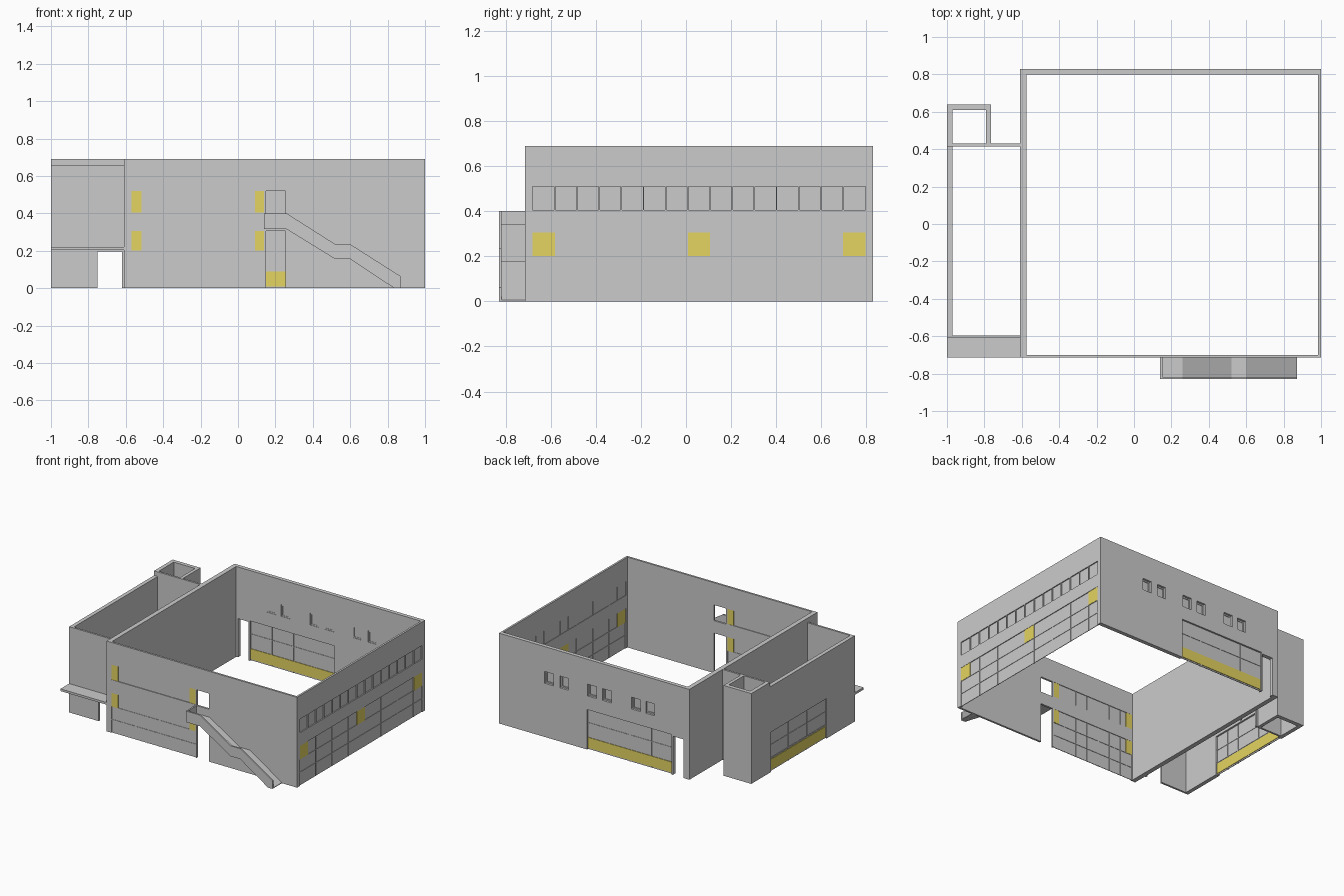
import bpy, bmesh

if "Cube" in bpy.data.objects:
    bpy.data.objects.remove(bpy.data.objects["Cube"])


def finish(name, bm, mat=None):
    bmesh.ops.recalc_face_normals(bm, faces=bm.faces)
    me = bpy.data.meshes.new(name)
    bm.to_mesh(me)
    bm.free()
    ob = bpy.data.objects.new(name, me)
    bpy.context.collection.objects.link(ob)
    if mat:
        me.materials.append(mat)
    return ob


def place(axis, u, v, w):
    # u runs along the wall, v is height, w is depth through the wall
    return (u, w, v) if axis == 'x' else (w, u, v)


def wall(name, axis, u, v, w, holes=(), mat=None):
    """Slab with rectangular openings (u0, u1, v0, v1), one watertight mesh."""
    us = sorted({*u, *[h[i] for h in holes for i in (0, 1)]})
    vs = sorted({*v, *[h[i] for h in holes for i in (2, 3)]})
    solid = set()
    for i in range(len(us) - 1):
        for j in range(len(vs) - 1):
            cu, cv = (us[i] + us[i + 1]) / 2, (vs[j] + vs[j + 1]) / 2
            if not any(a < cu < b and c < cv < d for a, b, c, d in holes):
                solid.add((i, j))
    bm = bmesh.new()
    cache = {}

    def vert(i, j, k):
        if (i, j, k) not in cache:
            cache[i, j, k] = bm.verts.new(place(axis, us[i], vs[j], w[k]))
        return cache[i, j, k]

    for i, j in solid:
        ring = [(i, j), (i + 1, j), (i + 1, j + 1), (i, j + 1)]
        for k in (0, 1):
            bm.faces.new([vert(*p, k) for p in ring])
        for n, (di, dj) in enumerate([(0, -1), (1, 0), (0, 1), (-1, 0)]):
            if (i + di, j + dj) not in solid:
                a, b = ring[n], ring[(n + 1) % 4]
                bm.faces.new([vert(*a, 0), vert(*b, 0), vert(*b, 1), vert(*a, 1)])
    return finish(name, bm, mat)


def bars(name, axis, us, vs, u, v, w, t=0.006):
    """Glazing bars: uprights at us and rails at vs."""
    for n, c in enumerate(us):
        wall(f"{name}_upright_{n}", axis, (c - t / 2, c + t / 2), v, w)
    for n, c in enumerate(vs):
        wall(f"{name}_rail_{n}", axis, u, (c - t / 2, c + t / 2), w)


def extrude_profile(name, pts, y0, y1):
    bm = bmesh.new()
    f = bm.faces.new([bm.verts.new((x, y0, z)) for x, z in pts])
    ext = bmesh.ops.extrude_face_region(bm, geom=[f])['geom']
    bmesh.ops.translate(bm, vec=(0, y1 - y0, 0),
                        verts=[e for e in ext if isinstance(e, bmesh.types.BMVert)])
    return finish(name, bm)


yellow = bpy.data.materials.new("yellow_panel")
yellow.diffuse_color = (0.78, 0.66, 0.12, 1)
yellow.use_nodes = True
yellow.node_tree.nodes["Principled BSDF"].inputs["Base Color"].default_value = yellow.diffuse_color
H = 0.69

# Main hall front wall: two window bands and two stair doors
front = (-0.715, -0.70)
bands = [(0.0, 0.305), (0.405, 0.52)]
wall("hall_front_wall", 'x', (-0.61, 1.0), (0, H), front,
     [(-0.57, 0.14, *b) for b in bands] +
     [(0.15, 0.255, 0, 0.305), (0.15, 0.255, 0.40, 0.52)])
cols = [-0.57 + 0.71 * k / 7 for k in range(1, 7)]
for n, b in enumerate(bands):
    wall(f"front_glazing_{n}", 'x', (-0.57, 0.14), b, (-0.709, -0.705))
    bars(f"front_band_{n}", 'x', cols, [0.1, 0.2] if n == 0 else [],
         (-0.57, 0.14), b, (-0.712, -0.702), 0.004)
    lo = max(b[0], 0.2)
    for m, (a, c) in enumerate([(-0.57, -0.515), (0.09, 0.14)]):
        wall(f"front_yellow_{n}_{m}", 'x', (a, c), (lo, b[1]), (-0.713, -0.701), mat=yellow)

# Main hall right wall: tall lower glazing and a finned upper strip
yr = (-0.68, 0.795)
step = (yr[1] - yr[0]) / 15
rcols = [yr[0] + step * k for k in range(1, 15)]
wall("hall_right_wall", 'y', (-0.70, 0.80), (0, H), (0.985, 1.0),
     [(*yr, 0, 0.305), (*yr, 0.405, 0.51)])
wall("right_lower_glazing", 'y', yr, (0, 0.305), (0.990, 0.994))
wall("right_upper_glazing", 'y', yr, (0.405, 0.51), (0.988, 0.992))
bars("right_lower", 'y', rcols[1::2], [0.1, 0.2], yr, (0, 0.305), (0.987, 0.997), 0.004)
bars("right_upper", 'y', rcols, [], yr, (0.405, 0.51), (0.986, 1.0), 0.006)
for n, k in enumerate((0, 7, 14)):
    a = yr[0] + step * k
    wall(f"right_yellow_{n}", 'y', (a, a + step), (0.2, 0.305), (0.986, 0.998), mat=yellow)

# Main hall back wall: small paired windows, large glazing and a door
small = [(s, s + 0.075, 0.41, 0.50) for s in (-0.316, -0.195, 0.05, 0.175, 0.41, 0.54)]
xb = (-0.46, 0.255)
wall("hall_back_wall", 'x', (-0.61, 1.0), (0, H), (0.80, 0.83),
     small + [(*xb, 0, 0.305), (-0.56, -0.47, 0, 0.295)])
for n, (a, b, c, d) in enumerate(small):
    wall(f"back_window_pane_{n}", 'x', (a, b), (c, d), (0.805, 0.809))
    wall(f"back_window_frame_{n}", 'x', (a, b), (c, d), (0.803, 0.814),
         [(a + 0.01, b - 0.01, c + 0.01, d - 0.01)])
wall("back_glazing", 'x', xb, (0, 0.305), (0.812, 0.817))
bars("back_glazing", 'x', [-0.28, -0.10, 0.08], [0.2], xb, (0, 0.305), (0.809, 0.82))
wall("back_yellow_panel", 'x', xb, (0.01, 0.09), (0.808, 0.821), mat=yellow)

# Main hall left wall
wall("hall_left_wall", 'y', (-0.70, 0.80), (0, H), (-0.61, -0.575))

# Side annex: left wall with glazing, front wall with door, rear wall with door
ya = (-0.27, 0.40)
wall("annex_left_wall", 'y', (-0.595, 0.415), (0, 0.655), (-1.0, -0.97), [(*ya, 0, 0.305)])
wall("annex_glazing", 'y', ya, (0, 0.305), (-0.988, -0.983))
bars("annex_glazing", 'y', [ya[0] + 0.67 * k / 6 for k in range(1, 6)], [0.1, 0.2],
     ya, (0, 0.305), (-0.991, -0.98))
wall("annex_yellow_panel", 'y', ya, (0.01, 0.09), (-0.992, -0.979), mat=yellow)
door = [(-0.75, -0.62, 0, 0.197)]
wall("annex_front_wall", 'x', (-1.0, -0.61), (0, 0.655), (-0.61, -0.595), door)
wall("annex_back_wall", 'x', (-1.0, -0.61), (0, H), (0.415, 0.43), door)
wall("entrance_canopy", 'x', (-1.0, -0.61), (0.203, 0.22), (-0.715, -0.61))

# Corner tower
wall("tower_back_wall", 'x', (-1.0, -0.765), (0, H), (0.61, 0.64))
wall("tower_left_wall", 'y', (0.43, 0.61), (0, H), (-1.0, -0.97))
wall("tower_right_wall", 'y', (0.43, 0.61), (0, H), (-0.79, -0.765))

# Outside stair: sloping slab with a solid parapet along the outer edge
under = [(0.14, 0.315), (0.26, 0.315), (0.52, 0.155), (0.60, 0.155), (0.835, 0)]
floor_top = [(0.872, 0), (0.872, 0.005), (0.60, 0.18), (0.52, 0.18), (0.26, 0.34), (0.14, 0.34)]
rail_top = [(0.872, 0), (0.872, 0.062), (0.60, 0.235), (0.52, 0.235), (0.26, 0.40), (0.14, 0.40)]
extrude_profile("stair_slab", under + floor_top, -0.818, -0.715)
extrude_profile("stair_parapet", under + rail_top, -0.83, -0.818)
wall("landing_end_parapet", 'y', (-0.818, -0.715), (0.34, 0.40), (0.14, 0.152))
